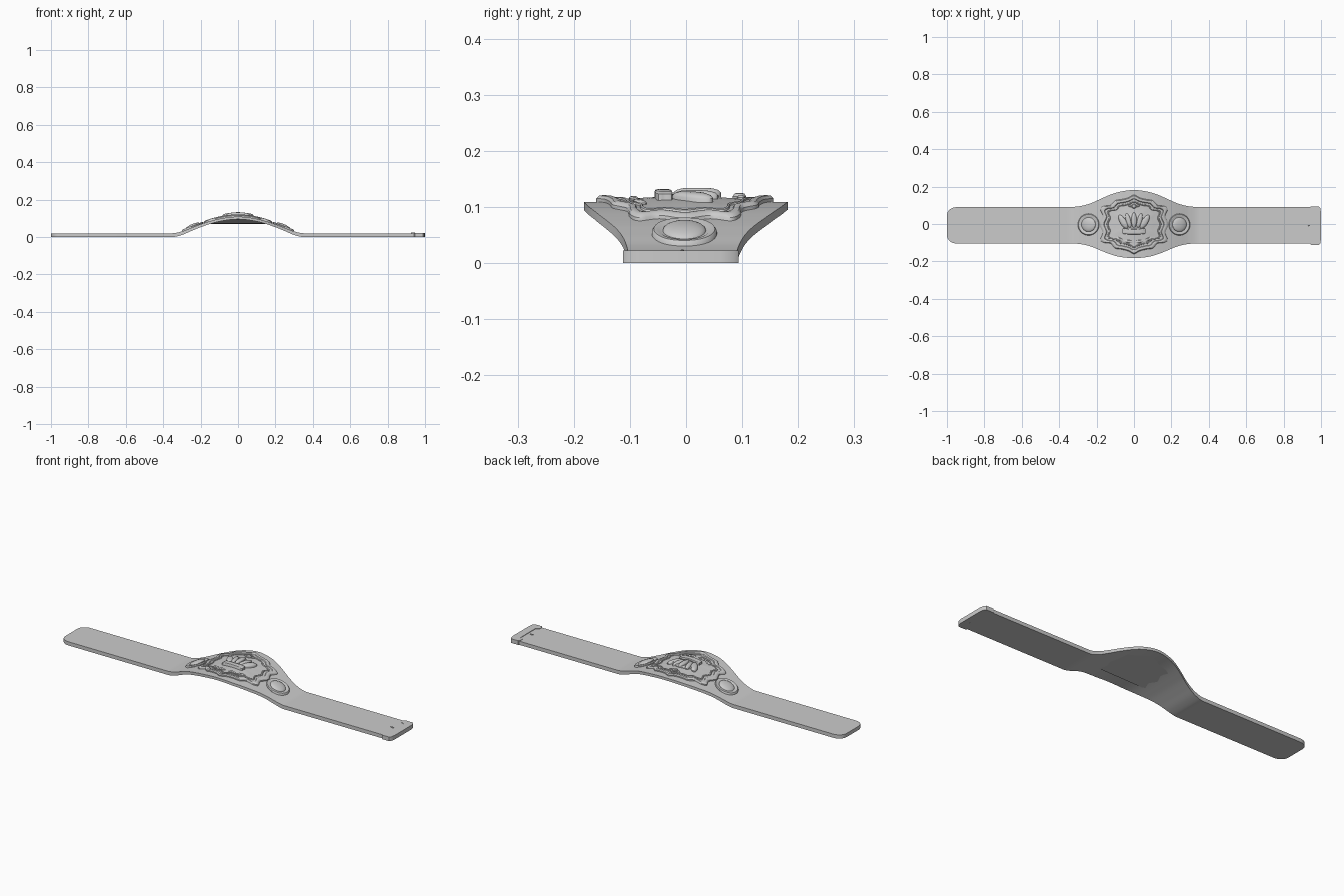
import bpy, bmesh, math

if "Cube" in bpy.data.objects:
    bpy.data.objects.remove(bpy.data.objects["Cube"])

grey = bpy.data.materials.new("grey")
grey.diffuse_color = (0.6, 0.6, 0.6, 1)
grey.use_nodes = True
grey.node_tree.nodes["Principled BSDF"].inputs["Base Color"].default_value = grey.diffuse_color


def interp(table, x):
    """Smooth curve through (position, value) points."""
    if x <= table[0][0]:
        return table[0][1]
    for i in range(len(table) - 1):
        (x0, v0), (x1, v1) = table[i], table[i + 1]
        if x <= x1:
            a, b = table[max(i - 1, 0)], table[min(i + 2, len(table) - 1)]
            m0 = 0 if i == 0 else (v1 - a[1]) / (x1 - a[0])
            m1 = 0 if i + 2 == len(table) else (b[1] - v0) / (b[0] - x0)
            t, d = (x - x0) / (x1 - x0), x1 - x0
            return ((2*t**3 - 3*t*t + 1) * v0 + (t**3 - 2*t*t + t) * d * m0
                    + (3*t*t - 2*t**3) * v1 + (t**3 - t*t) * d * m1)
    return table[-1][1]


RISE = [(0, .095), (.1, .083), (.19, .056), (.245, .034), (.3, .011), (.35, 0)]
WIDTH = [(0, .182), (.075, .174), (.13, .158), (.18, .137), (.235, .114),
         (.29, .101), (.36, .097)]
THICK = [(0, .014), (.2, .016), (.35, .020)]


def bottom(x):
    return interp(RISE, abs(x))


def top(x):
    return bottom(x) + interp(THICK, abs(x))


def finish(name, bm, angle=35):
    bmesh.ops.recalc_face_normals(bm, faces=bm.faces[:])
    me = bpy.data.meshes.new(name)
    bm.to_mesh(me)
    bm.free()
    me.materials.append(grey)
    ob = bpy.data.objects.new(name, me)
    bpy.context.collection.objects.link(ob)
    bpy.ops.object.select_all(action='DESELECT')
    ob.select_set(True)
    bpy.context.view_layer.objects.active = ob
    bpy.ops.object.shade_smooth_by_angle(angle=math.radians(angle))
    return ob


def relief(name, outline, profile, cx=0, cy=0, angle=35):
    """Raised ornament following the strap: rings of (scale, height)."""
    bm = bmesh.new()
    rings = []
    for s, h in profile:
        rings.append([bm.verts.new((cx + px * s, cy + py * s, top(cx + px * s) + h))
                      for px, py in outline])
    n = len(outline)
    for a, b in zip(rings, rings[1:]):
        for i in range(n):
            bm.faces.new((a[i], a[(i + 1) % n], b[(i + 1) % n], b[i]))
    c = bm.verts.new((cx, cy, top(cx) + profile[-1][1]))
    for i in range(n):
        bm.faces.new((rings[-1][i], rings[-1][(i + 1) % n], c))
    bm.faces.new(rings[0])
    return finish(name, bm, angle)


def ellipse(rx, ry, tilt=0, n=32):
    c, s = math.cos(tilt), math.sin(tilt)
    pts = [(rx * math.cos(2*math.pi*i/n), ry * math.sin(2*math.pi*i/n)) for i in range(n)]
    return [(x * c - y * s, x * s + y * c) for x, y in pts]


def smooth_loop(pts, steps=6):
    """Closed curve through the points."""
    out, n = [], len(pts)
    for i in range(n):
        p = [pts[(i + k - 1) % n] for k in range(4)]
        for j in range(steps):
            t = j / steps
            out.append(tuple(.5 * (2*p[1][k] + (p[2][k] - p[0][k]) * t
                       + (2*p[0][k] - 5*p[1][k] + 4*p[2][k] - p[3][k]) * t*t
                       + (3*p[1][k] - p[0][k] - 3*p[2][k] + p[3][k]) * t**3)
                       for k in (0, 1)))
    return out


# Strap: thin band with a wide arched middle and one rounded tip
xs = [-1 + .05 * (1 - math.cos(math.pi / 2 * i / 8)) for i in range(8)]
xs += [-.95, -.6] + [-.37 + .74 * i / 74 for i in range(75)] + [.6, .97]
bm = bmesh.new()
sections = []
for x in xs:
    w = interp(WIDTH, abs(x))
    if x < -.95:
        w += -.045 + .045 * math.sqrt(max(0, 1 - ((-.95 - x) / .05) ** 2))
    cy = -.007 * min(1, abs(x) / .35)
    sections.append([bm.verts.new((x, cy + y, z)) for y, z in
                     ((-w, bottom(x)), (w, bottom(x)), (w, top(x)), (-w, top(x)))])
for a, b in zip(sections, sections[1:]):
    for i in range(4):
        bm.faces.new((a[i], a[(i + 1) % 4], b[(i + 1) % 4], b[i]))
bm.faces.new(sections[0])
bm.faces.new(sections[-1])
finish("strap", bm)

# End cap: stepped inner edge and clipped outer corners
half = [(.958, 0), (.958, .066), (.940, .074), (.940, .096), (.946, .103),
        (.988, .103), (.996, .094), (1.0, .07)]
loop = half + [(x, -y) for x, y in reversed(half) if y]
bm = bmesh.new()
face = bm.faces.new([bm.verts.new((x, y - .009, 0)) for x, y in loop])
ext = bmesh.ops.extrude_face_region(bm, geom=[face])
bmesh.ops.translate(bm, vec=(0, 0, .0225),
                    verts=[v for v in ext["geom"] if isinstance(v, bmesh.types.BMVert)])
finish("end_cap", bm)

# Small pin on the strap beside the end cap
relief("pin", ellipse(.010, .003, n=12), [(1, -.002), (1, .003), (.6, .004)], .935, -.007)

# Main plate: scalloped outline, raised rim, recessed field
quarter = [(0, .158), (.03, .143), (.07, .133), (.10, .128), (.125, .103),
           (.16, .098), (.180, .082), (.168, .045)]
right = quarter + [(.184, 0)] + [(x, -y) for x, y in reversed(quarter)]
outline = smooth_loop(right + [(-x, y) for x, y in reversed(right[1:-1])], 5)
relief("main_plate", outline,
       [(1, -.003), (1, .006), (.97, .011), (.92, .012), (.88, .010), (.86, .006),
        (.82, .005), (.6, .006), (.4, .008), (.2, .009)], cy=-.002)

# Inner border bead
bead = relief("border_bead", outline,
              [(.80, .003), (.79, .008), (.765, .009), (.75, .007), (.745, .004),
               (.6, .003), (.4, .003), (.2, .003)], cy=-.002)

# Side medallions: flat rim with a domed centre
for side, name in ((-1, "left"), (1, "right")):
    dome = [(.66 * math.cos(a), .006 + .012 * math.sin(a))
            for a in (i * math.pi / 2 / 7 for i in range(7))]
    relief(name + "_medallion", ellipse(.057, .058, n=48),
           [(1, -.003), (1, .004), (.94, .009), (.82, .009), (.72, .006)] + dome,
           side * .243, -.003)

# Crown: base band, lobes fanning out, a backing disc and a top finial
pill = [(1, .003), (1, .014), (.9, .018), (.65, .021), (.3, .022)]
band = smooth_loop([(-.056, -.014), (0, -.018), (.056, -.014), (.060, 0),
                    (.056, .014), (0, .010), (-.056, .014), (-.060, 0)], 4)
relief("crown_band", band, [(1, .003), (1, .019), (.9, .022), (.5, .023)], 0, -.038)
relief("crown_backing", ellipse(.062, .046), [(1, .003), (1, .011), (.9, .014)], 0, .012)
relief("crown_centre_lobe", ellipse(.014, .042), [(s, h + .003) for s, h in pill], 0, .020)
for side, name in ((-1, "left"), (1, "right")):
    relief(name + "_inner_lobe", ellipse(.013, .040, -side * .25), pill, side * .030, .018)
    relief(name + "_outer_lobe", ellipse(.017, .041, -side * .55), pill, side * .058, .012)
relief("crown_finial", ellipse(.014, .012, n=16),
       [(1, .003), (1, .010), (.7, .015), (.3, .016)], 0, .095)
for side, name in ((-1, "left"), (1, "right")):
    relief(name + "_finial_arm", ellipse(.010, .006, side * .4, 12),
           [(1, .003), (1, .009), (.6, .012)], side * .022, .098)

# Low scroll leaves along the lower edge of the field
for side, name in ((-1, "left"), (1, "right")):
    for k, (x, y, tilt) in enumerate(((.03, -.093, .15), (.075, -.082, .45))):
        relief(f"{name}_leaf_{k + 1}", ellipse(.022, .008, side * tilt, 16),
               [(1, .003), (1, .008), (.6, .011)], side * x, y)
